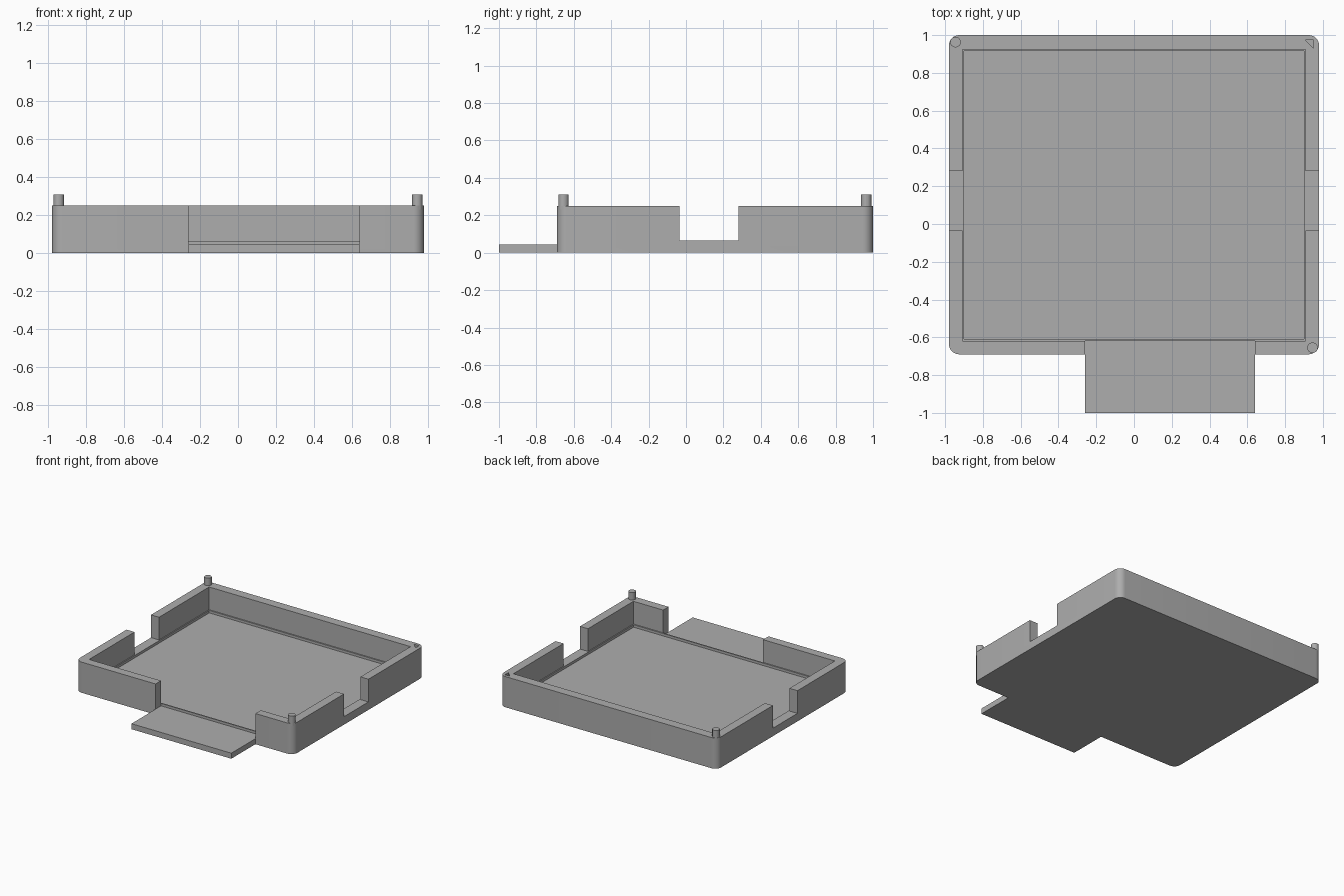
import bpy
import bmesh
import math

cube = bpy.data.objects.get("Cube")
if cube:
    bpy.data.objects.remove(cube, do_unlink=True)

grey = bpy.data.materials.new("plain_grey")
grey.use_nodes = True
colour = (0.42, 0.42, 0.42, 1)
grey.diffuse_color = colour
grey.node_tree.nodes["Principled BSDF"].inputs["Base Color"].default_value = colour


def prism(name, outline, z0, z1):
    """Extrude a flat counter-clockwise outline from z0 up to z1."""
    bm = bmesh.new()
    base = bm.faces.new([bm.verts.new((x, y, z0)) for x, y in outline])
    top = bmesh.ops.extrude_face_region(bm, geom=[base])["geom"]
    for item in top:
        if isinstance(item, bmesh.types.BMVert):
            item.co.z = z1
    bmesh.ops.recalc_face_normals(bm, faces=bm.faces)
    mesh = bpy.data.meshes.new(name)
    bm.to_mesh(mesh)
    bm.free()
    mesh.materials.append(grey)
    obj = bpy.data.objects.new(name, mesh)
    bpy.context.collection.objects.link(obj)
    return obj


def rect(x0, x1, y0, y1):
    return [(x0, y0), (x1, y0), (x1, y1), (x0, y1)]


def rounded(x0, x1, y0, y1, r, steps=8):
    points = []
    corners = [(x1 - r, y1 - r), (x0 + r, y1 - r), (x0 + r, y0 + r), (x1 - r, y0 + r)]
    for i, (cx, cy) in enumerate(corners):
        for s in range(steps + 1):
            a = math.pi / 2 * (i + s / steps)
            points.append((cx + r * math.cos(a), cy + r * math.sin(a)))
    return points


def smooth(obj):
    bpy.ops.object.select_all(action="DESELECT")
    obj.select_set(True)
    bpy.context.view_layer.objects.active = obj
    bpy.ops.object.shade_smooth_by_angle(angle=math.radians(30))


def cut(target, outline, z0, z1=0.5):
    cutter = prism("cutter", outline, z0, z1)
    cutter.hide_render = True
    mod = target.modifiers.new("cut", "BOOLEAN")
    mod.operation = "DIFFERENCE"
    mod.solver = "EXACT"
    mod.object = cutter
    bpy.context.view_layer.objects.active = target
    bpy.ops.object.modifier_apply(modifier=mod.name)
    bpy.data.objects.remove(cutter, do_unlink=True)


FLOOR, LEDGE, RIM = 0.045, 0.065, 0.25

# Open tray with a narrow ledge around its floor
tray = prism("tray", rounded(-0.98, 0.98, -0.69, 1.0, 0.055), 0, RIM)
cut(tray, rect(-0.908, 0.908, -0.62, 0.925), LEDGE)
cut(tray, rect(-0.9, 0.9, -0.61, 0.915), FLOOR)

# Notches in both side walls
cut(tray, rect(-1.2, 1.2, -0.035, 0.28), LEDGE)

# Front gateway, with a low sill at its inner edge
cut(tray, rect(-0.26, 0.64, -0.9, -0.5), LEDGE)
cut(tray, rect(-0.26, 0.64, -0.9, -0.62), FLOOR)

# Triangular socket in the back corner
cut(tray, [(0.905, 0.975), (0.95, 0.93), (0.95, 0.975)], 0.19)
smooth(tray)

# Flat tab in front of the gateway
prism("front_tab", rect(-0.26, 0.64, -1.0, -0.69), 0, FLOOR)

# Locating pins on opposite corners
for name, x, y in (("back_pin", -0.945, 0.963), ("front_pin", 0.945, -0.655)):
    pin = prism(name, rounded(x - 0.028, x + 0.028, y - 0.028, y + 0.028, 0.028, 6), RIM - 0.02, 0.31)
    smooth(pin)
